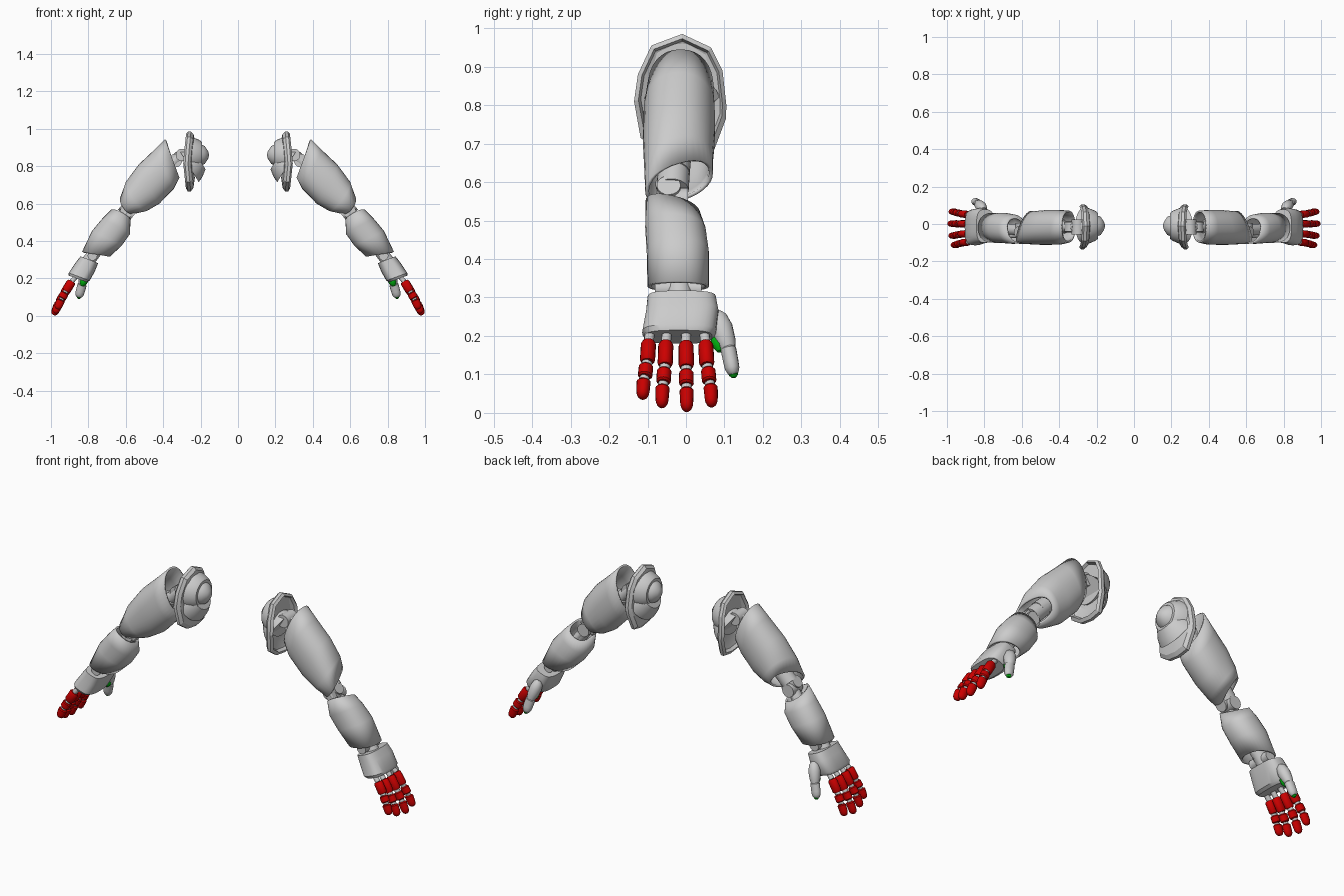
import bpy, bmesh, math
from mathutils import Vector

if "Cube" in bpy.data.objects:
    bpy.data.objects.remove(bpy.data.objects["Cube"])


def material(name, rgb):
    m = bpy.data.materials.new(name)
    m.use_nodes = True
    m.diffuse_color = (*rgb, 1)
    m.node_tree.nodes["Principled BSDF"].inputs["Base Color"].default_value = (*rgb, 1)
    return m


GREY = material("light_grey", (0.6, 0.6, 0.6))
RED = material("red", (0.6, 0.0, 0.0))
GREEN = material("green", (0.0, 0.45, 0.005))


def finish(name, bm, mat, wall=0, angle=35):
    """Turn a bmesh of one arm's part into a mirrored pair."""
    bmesh.ops.recalc_face_normals(bm, faces=bm.faces)
    me = bpy.data.meshes.new(name)
    bm.to_mesh(me)
    bm.free()
    ob = bpy.data.objects.new(name, me)
    bpy.context.collection.objects.link(ob)
    me.materials.append(mat)
    bpy.ops.object.select_all(action='DESELECT')
    ob.select_set(True)
    bpy.context.view_layer.objects.active = ob
    bpy.ops.object.shade_smooth_by_angle(angle=math.radians(angle))
    if wall:
        s = ob.modifiers.new("wall", 'SOLIDIFY')
        s.thickness = wall
        s.offset = -1
    mir = ob.modifiers.new("other_arm", 'MIRROR')
    mir.use_mirror_merge = False


def skin(bm, rings, caps=True):
    """Bridge rings of points, optionally closing both ends."""
    loops = [[bm.verts.new(p) for p in ring] for ring in rings]
    n = len(loops[0])
    for a, b in zip(loops, loops[1:]):
        for i in range(n):
            j = (i + 1) % n
            bm.faces.new((a[i], a[j], b[j], b[i]))
    if caps:
        bm.faces.new(loops[0])
        bm.faces.new(loops[-1])


def shell(name, sections, mat, n=32, power=1.0, wall=0.0):
    """Loft of sections: outer xz, inner xz, y range, slant along the arm."""
    rings = []
    for (ox, oz), (ix, iz), y0, y1, slant in sections:
        c = Vector(((ox + ix) / 2, (y0 + y1) / 2, (oz + iz) / 2))
        u = Vector(((ox - ix) / 2, 0, (oz - iz) / 2))
        along = Vector((u.z, 0, -u.x)).normalized()
        ring = []
        for k in range(n):
            t = math.tau * k / n
            cu = math.copysign(abs(math.cos(t)) ** power, math.cos(t))
            cy = math.copysign(abs(math.sin(t)) ** power, math.sin(t))
            ring.append(c + u * cu + Vector((0, cy * (y1 - y0) / 2, 0)) + along * slant * cy)
        rings.append(ring)
    bm = bmesh.new()
    skin(bm, rings, caps=not wall)
    finish(name, bm, mat, wall)


def turned(bm, p0, p1, profile, n=16, flat=1.0):
    """Turn a (fraction, radius) profile about p0-p1; flat squeezes y."""
    p0, p1 = Vector(p0), Vector(p1)
    d = p1 - p0
    side = d.cross(Vector((0, 1, 0)))
    side = side.normalized() if side.length > 1e-5 else Vector((1, 0, 0))
    up = d.cross(side).normalized() * flat
    skin(bm, [[p0 + d * f + (side * math.cos(math.tau * k / n) + up * math.sin(math.tau * k / n)) * r
               for k in range(n)] for f, r in profile])


def rods(name, pieces, mat=GREY, n=20):
    """Several plain cylinders as one part: start, end, radius."""
    bm = bmesh.new()
    for a, b, r in pieces:
        turned(bm, a, b, [(0, r), (1, r)], n)
    finish(name, bm, mat)


def pill(r0, r1):
    """Rounded profile, blunt at the start and domed at the end."""
    return [(0, r0 * .75), (.08, r0), (.55, (r0 + r1) / 2), (.75, r1), (.9, r1 * .75), (.98, r1 * .4), (1, r1 * .1)]


def barrel(r):
    return [(0, r * .8), (.12, r), (.88, r), (1, r * .8)]


# Shoulder guard: dished shield with a raised rim, leaning in at top and bottom
outline = [(-.01, .985), (.065, .95), (.095, .89), (.105, .8), (.104, .765), (.07, .675),
           (.01, .665), (-.06, .675), (-.118, .715), (-.135, .81), (-.125, .88), (-.09, .955)]


def guard_ring(x, s):
    return [Vector((x - .1 * abs(z - .82), -.01 + (y + .01) * s, .85 + (z - .85) * s)) for y, z in outline]


bm = bmesh.new()
skin(bm, [guard_ring(x, s) for x, s in
          ((.246, .6), (.254, .9), (.268, 1), (.284, 1), (.294, .91), (.278, .86), (.262, .6))])
finish("shoulder_guard", bm, GREY, angle=20)

# Stepped dome on the inward side of the guard, with a sloping skirt below
bm = bmesh.new()
for a, b, prof in (((.262, -.01, .86), (.192, -.01, .86), [(0, .1), (.35, .093), (.8, .08), (1, .068)]),
                   ((.262, -.01, .8), (.205, -.01, .835), [(0, .1), (.5, .085), (1, .06)]),
                   ((.2, -.01, .86), (.156, -.01, .86), [(0, .058), (.5, .048), (.9, .022), (1, .008)])):
    turned(bm, a, b, prof, 28)
finish("shoulder_dome", bm, GREY)

# Shoulder joint and the core inside the upper arm
rods("shoulder_joint", [((.25, -.015, .86), (.31, -.015, .855), .028),
                        ((.3, -.055, .86), (.3, .025, .86), .033),
                        ((.335, -.04, .83), (.335, .01, .83), .036),
                        ((.31, -.015, .855), (.4, -.015, .77), .03)])
rods("upper_arm_core", [((.38, -.015, .79), (.55, -.03, .625), .04)])

# Upper arm shell, open at both ends
shell("upper_arm", [((.39, .945), (.313, .738), -.1, .072, 0),
                    ((.45, .885), (.343, .68), -.11, .075, 0),
                    ((.53, .81), (.42, .6), -.112, .075, -.01),
                    ((.597, .72), (.485, .562), -.108, .07, -.025),
                    ((.617, .65), (.545, .55), -.106, .07, -.04)], GREY, power=.9, wall=.01)

# Elbow hinge: outward knob, cross pin and a pair of struts
rods("elbow", [((.52, -.03, .65), (.585, -.035, .58), .042),
               ((.555, -.045, .54), (.622, -.045, .592), .031),
               ((.6, -.075, .552), (.6, .005, .552), .033),
               ((.56, -.065, .6), (.68, -.06, .45), .014),
               ((.56, -.015, .6), (.68, -.015, .45), .014),
               ((.61, -.035, .535), (.76, -.02, .34), .03)])

# Forearm shell
shell("forearm", [((.68, .565), (.575, .507), -.105, .036, .018),
                  ((.727, .518), (.578, .437), -.106, .052, .005),
                  ((.78, .455), (.622, .375), -.102, .06, 0),
                  ((.834, .342), (.685, .316), -.1, .06, 0)], GREY, power=.9, wall=.01)

# Wrist hinge
rods("wrist", [((.778, -.08, .322), (.778, .04, .322), .026),
               ((.75, -.02, .36), (.81, -.015, .28), .034)])

# Hand, a block flaring towards the knuckles
shell("hand", [((.842, .318), (.748, .282), -.1, .078, 0),
               ((.868, .285), (.765, .238), -.104, .085, 0),
               ((.905, .23), (.793, .188), -.114, .078, 0),
               ((.905, .215), (.81, .18), -.106, .068, 0)], GREY, power=.65)

# Four fingers: base y, tip y, length factor
path = [(.87, .205), (.892, .18), (.93, .118), (.936, .107), (.956, .072), (.961, .062), (.986, .004)]
for label, y0, y1, f in (("little", -.094, -.113, .84), ("ring", -.05, -.063, .95),
                         ("middle", 0, .002, 1), ("index", .048, .067, .94)):
    pts = [Vector((path[0][0] + (x - path[0][0]) * f, y0 + (y1 - y0) * i / 6,
                   path[0][1] + (z - path[0][1]) * f)) for i, (x, z) in enumerate(path)]
    rods(label + "_finger_joints", [(pts[0], pts[1], .013), (pts[2], pts[3], .014), (pts[4], pts[5], .013)], n=12)
    bm = bmesh.new()
    turned(bm, pts[1], pts[2], barrel(.024), flat=.82)
    turned(bm, pts[3], pts[4], barrel(.023), flat=.82)
    turned(bm, pts[5], pts[6], pill(.023, .02), flat=.8)
    finish(label + "_finger", bm, RED)

# Thumb with green inner pads
bm = bmesh.new()
turned(bm, (.805, .078, .262), (.836, .112, .16),
       [(0, .012), (.12, .024), (.4, .03), (.75, .026), (1, .017)])
turned(bm, (.832, .109, .172), (.853, .124, .096), pill(.025, .023), flat=.82)
finish("thumb", bm, GREY)
bm = bmesh.new()
turned(bm, (.815, .082, .208), (.834, .088, .16), [(0, .008), (.3, .019), (.7, .019), (1, .008)], 12)
turned(bm, (.849, .122, .108), (.853, .125, .092), [(0, .012), (.6, .012), (1, .006)], 12)
finish("thumb_pads", bm, GREEN)
